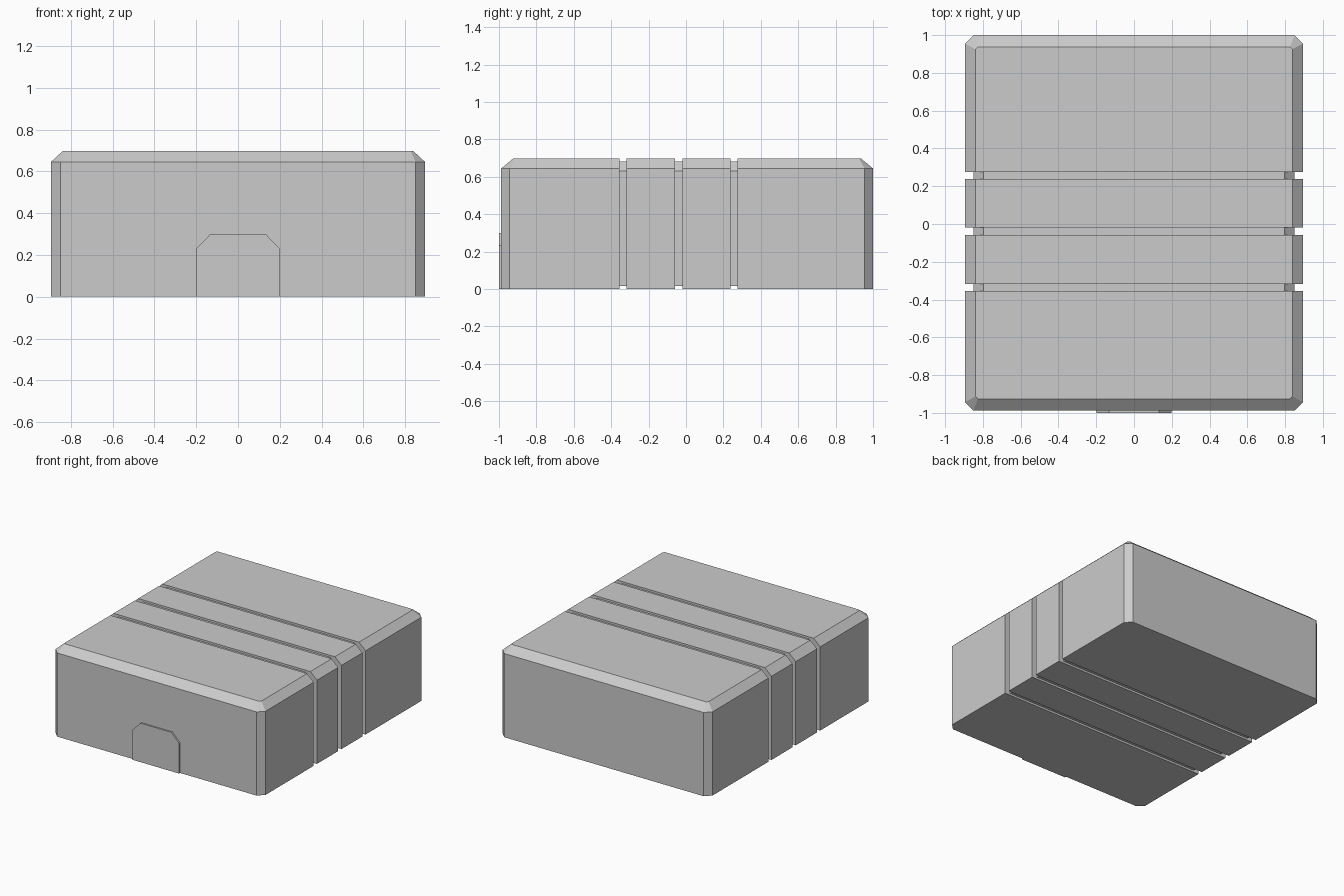
import bpy, bmesh

if "Cube" in bpy.data.objects:
    bpy.data.objects.remove(bpy.data.objects["Cube"])

Y_FRONT, Y_BACK = -0.988, 1.0
HEIGHT = 0.697


def finish(name, bm):
    bmesh.ops.recalc_face_normals(bm, faces=bm.faces[:])
    mesh = bpy.data.meshes.new(name)
    bm.to_mesh(mesh)
    bm.free()
    obj = bpy.data.objects.new(name, mesh)
    bpy.context.collection.objects.link(obj)
    return obj


def octagon(inset, corner, z):
    """Rectangle outline with clipped corners, inset from the footprint."""
    x = 0.895 - inset
    y0, y1 = Y_FRONT + inset * 1.12, Y_BACK - inset * 1.12
    c = corner
    return [(x - c, y0, z), (x, y0 + c, z), (x, y1 - c, z), (x - c, y1, z),
            (c - x, y1, z), (-x, y1 - c, z), (-x, y0 + c, z), (c - x, y0, z)]


def loft(rings):
    """Closed solid skinned through outlines of equal point count."""
    bm = bmesh.new()
    rows = [[bm.verts.new(p) for p in ring] for ring in rings]
    n = len(rows[0])
    for a, b in zip(rows, rows[1:]):
        for i in range(n):
            j = (i + 1) % n
            bm.faces.new((a[i], a[j], b[j], b[i]))
    bm.faces.new(rows[0][::-1])
    bm.faces.new(rows[-1])
    bmesh.ops.recalc_face_normals(bm, faces=bm.faces[:])
    return bm


# Main block with chamfered top and vertical corners
bm = loft([octagon(0, 0.045, 0), octagon(0, 0.045, 0.645),
           octagon(0.056, 0.012, HEIGHT)])

# Three grooves running all the way around the block
for y0, y1 in [(-0.356, -0.317), (-0.058, -0.018), (0.237, 0.276)]:
    for y in (y0, y1):
        bmesh.ops.bisect_plane(bm, geom=bm.verts[:] + bm.edges[:] + bm.faces[:],
                               plane_co=(0, y, 0), plane_no=(0, 1, 0))
    strip = [f for f in bm.faces if y0 < f.calc_center_median().y < y1
             and all(y0 - 1e-4 < v.co.y < y1 + 1e-4 for v in f.verts)]
    bmesh.ops.inset_region(bm, faces=strip, thickness=0, depth=0)
    for v in {v for f in strip for v in f.verts}:
        v.co.x *= 0.95
        v.co.z = HEIGHT / 2 + (v.co.z - HEIGHT / 2) * 0.955
finish("block_body", bm)

# Thin door panel with clipped upper corners on the front
profile = [(-0.198, 0), (0.198, 0), (0.198, 0.232),
           (0.132, 0.3), (-0.132, 0.3), (-0.198, 0.232)]
finish("front_door_panel", loft([[(x, y, z) for x, z in profile]
                                 for y in (-1.0, Y_FRONT + 0.005)]))
